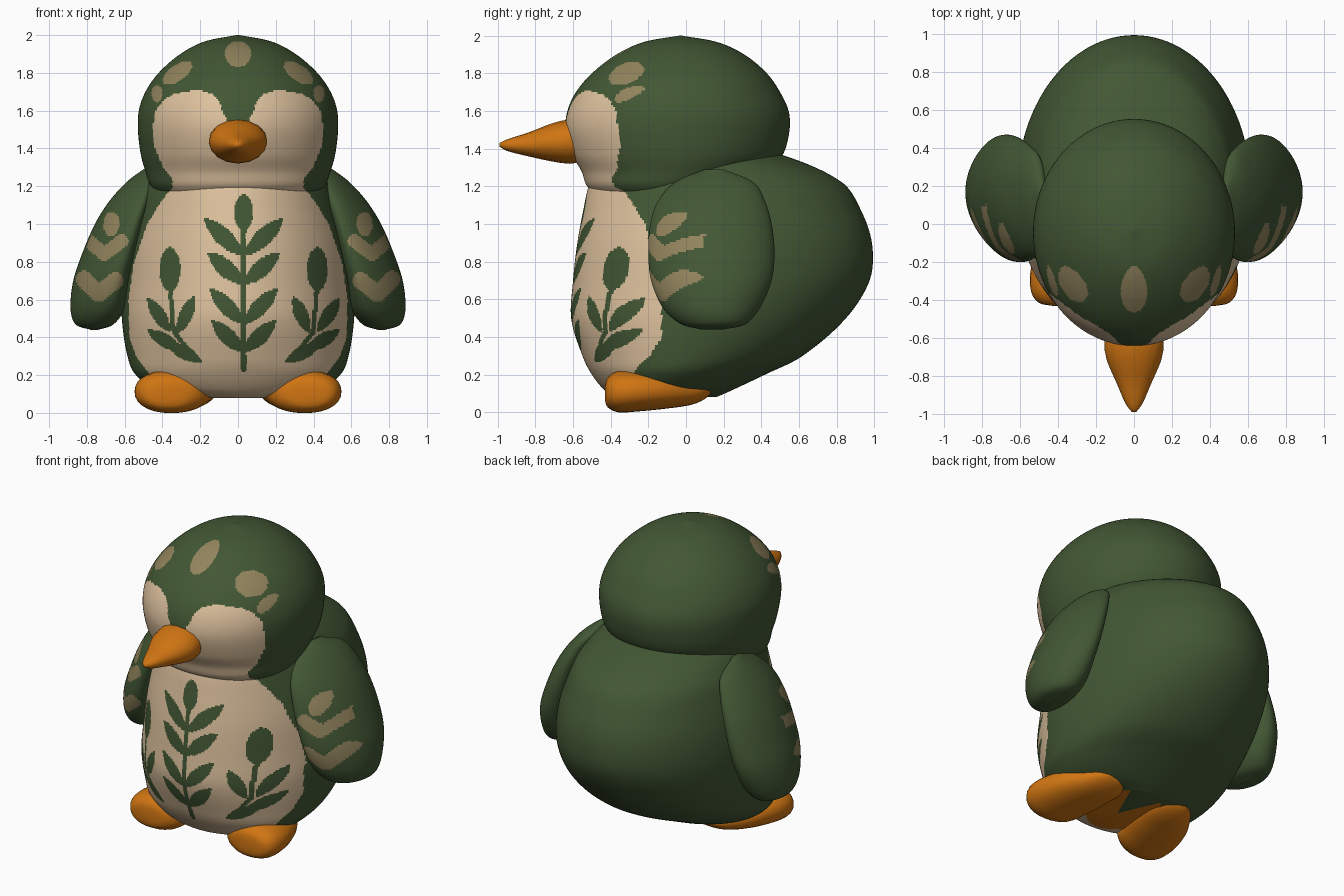
import bpy, bmesh, math
from mathutils import Vector

if "Cube" in bpy.data.objects:
    bpy.data.objects.remove(bpy.data.objects["Cube"])

# ---------- colours ----------
def material(name, r, g, b):
    m = bpy.data.materials.new(name)
    lin = [((c / 255 + 0.055) / 1.055) ** 2.4 for c in (r, g, b)]
    m.diffuse_color = (*lin, 1)
    m.use_nodes = True
    m.node_tree.nodes["Principled BSDF"].inputs["Base Color"].default_value = m.diffuse_color
    return m

MATS = [material("forest green", 66, 87, 52), material("cream", 222, 194, 158),
        material("orange", 208, 117, 18), material("olive tan", 146, 132, 93)]
GREEN, CREAM, ORANGE, OLIVE = range(4)

# ---------- 2D painting helpers ----------
def interp(table, v):
    if v <= table[0][0]:
        return table[0][1]
    for (a, fa), (b, fb) in zip(table, table[1:]):
        if v <= b:
            return fa + (fb - fa) * (v - a) / (b - a)
    return table[-1][1]

def along(p, a, b):
    """Fraction along segment a-b and distance from its line."""
    dx, dz = b[0] - a[0], b[1] - a[1]
    n = math.hypot(dx, dz)
    px, pz = p[0] - a[0], p[1] - a[1]
    return (px * dx + pz * dz) / n / n, abs(px * dz - pz * dx) / n

def in_leaf(p, base, tip, w):
    t, d = along(p, base, tip)
    return 0 < t < 1 and d < w * math.sin(math.pi * t) ** 0.75

def in_stroke(p, pts, r):
    for a, b in zip(pts, pts[1:]):
        t = min(1, max(0, along(p, a, b)[0]))
        if math.hypot(p[0] - a[0] - t * (b[0] - a[0]), p[1] - a[1] - t * (b[1] - a[1])) < r:
            return True
    return False

def in_oval(p, cx, cz, a, b, deg=0):
    c, s = math.cos(math.radians(deg)), math.sin(math.radians(deg))
    x, z = p[0] - cx, p[1] - cz
    return ((x * c + z * s) / a) ** 2 + ((z * c - x * s) / b) ** 2 < 1

# ---------- loft of elliptical rings (t, x_low, x_high, low, high) ----------
def loft(name, rings, segs, res, axis="z", dense=0.0, paint=GREEN, mirror=1, power=1.0, warp=None):
    s = [0.0]
    for p, q in zip(rings, rings[1:]):
        s.append(s[-1] + math.hypot(q[0] - p[0], q[2] - p[2], q[4] - p[4]))
    n = len(rings)

    def slope(i):
        a, b = max(0, i - 1), min(n - 1, i + 1)
        return [(v - u) / (s[b] - s[a]) for u, v in zip(rings[a], rings[b])]

    fine = []
    for i in range(n - 1):
        h, m0, m1 = s[i + 1] - s[i], slope(i), slope(i + 1)
        k = max(2, round(h / res))
        for j in range(k):
            u = j / k
            fine.append([(2*u**3 - 3*u*u + 1) * p + (u**3 - 2*u*u + u) * h * a
                         + (3*u*u - 2*u**3) * q + (u**3 - u*u) * h * b
                         for p, q, a, b in zip(rings[i], rings[i + 1], m0, m1)])
    fine.append(list(rings[-1]))

    bm = bmesh.new()
    rows = []
    for t, x0, x1, lo, hi in fine:
        row = []
        for j in range(segs):
            th = 2 * math.pi * j / segs
            th -= dense * math.sin(th)
            sx, cx = math.sin(th), -math.cos(th)
            sx = math.copysign(abs(sx) ** power, sx)
            cx = math.copysign(abs(cx) ** power, cx)
            x = (x0 + x1) / 2 + (x1 - x0) / 2 * sx
            b = (lo + hi) / 2 + (hi - lo) / 2 * cx
            if warp:
                x = warp(x, b, (lo + hi) / 2)
            row.append(bm.verts.new((x * mirror, b, t) if axis == "z" else (x * mirror, t, b)))
        rows.append(row)
    for r0, r1 in zip(rows, rows[1:]):
        for j in range(segs):
            k = (j + 1) % segs
            bm.faces.new((r0[j], r0[k], r1[k], r1[j]))
    for row in (rows[0], rows[-1]):
        c = bm.verts.new(sum((v.co for v in row), Vector()) / segs)
        for j in range(segs):
            bm.faces.new((row[j], row[(j + 1) % segs], c))
    bmesh.ops.recalc_face_normals(bm, faces=bm.faces)
    for f in bm.faces:
        f.smooth = True
        f.material_index = paint(*f.calc_center_median()) if callable(paint) else paint
    me = bpy.data.meshes.new(name)
    bm.to_mesh(me)
    bm.free()
    for m in MATS:
        me.materials.append(m)
    ob = bpy.data.objects.new(name, me)
    bpy.context.collection.objects.link(ob)
    return ob

def sym(rows):
    return [(t, -w, w, lo, hi) for t, w, lo, hi in rows]

# ---------- painted patterns ----------
EDGE = [(0.08, 0.36), (0.22, 0.48), (0.3, 0.54), (0.4, 0.575), (0.6, 0.58), (0.8, 0.55),
        (1.0, 0.48), (1.1, 0.42), (1.2, 0.345), (1.25, 0.355), (1.3, 0.395), (1.4, 0.44),
        (1.5, 0.455), (1.6, 0.435), (1.66, 0.39), (1.69, 0.34), (1.71, 0.22)]
PEAK = [(1.55, 0.055), (1.6, 0.085), (1.65, 0.1), (1.69, 0.14), (1.71, 0.21)]
LEAVES = [((0, 0.83), (0.21, 1.03), 0.045), ((0, 0.68), (0.19, 0.85), 0.045),
          ((0, 0.47), (0.18, 0.66), 0.042), ((0, 0.32), (0.17, 0.49), 0.042),
          ((0.39, 0.43), (0.51, 0.61), 0.036), ((0.35, 0.42), (0.26, 0.62), 0.036),
          ((0.33, 0.33), (0.51, 0.44), 0.036), ((0.41, 0.37), (0.22, 0.27), 0.036)]

def body_paint(x, y, z):
    if z < 0.12 and -0.3 < y < 0.02:
        return ORANGE
    if y > 0 or abs(x) > interp(EDGE, z):
        return GREEN
    p = (abs(x - 0.03), z)
    if (any(in_leaf(p, *l) for l in LEAVES) or in_oval(p, 0, 1.06, 0.05, 0.095)
            or in_oval(p, 0.39, 0.76, 0.055, 0.115)
            or in_stroke(p, [(0, 0.23), (0, 1.0)], 0.014)
            or in_stroke(p, [(0.39, 0.68), (0.37, 0.43), (0.26, 0.29)], 0.012)):
        return GREEN
    return CREAM

def head_paint(x, y, z):
    if y > 0:
        return GREEN
    p = (abs(x), z)
    if z < 1.71 and p[0] < interp(EDGE, z) and (z < 1.55 or p[0] > interp(PEAK, z)):
        return CREAM
    if (in_oval(p, 0, 1.9, 0.07, 0.068) or in_oval(p, 0.32, 1.8, 0.09, 0.042, -35)
            or in_oval(p, 0.43, 1.69, 0.028, 0.045)):
        return OLIVE
    return GREEN

def wing_paint(x, y, z):
    p = (abs(x), z)
    if y < 0.1 and (in_oval(p, 0.67, 1.0, 0.042, 0.065)
                    or in_stroke(p, [(0.615, 0.91), (0.71, 0.84), (0.79, 0.91)], 0.036)
                    or in_stroke(p, [(0.65, 0.7), (0.74, 0.63), (0.815, 0.71)], 0.044)):
        return OLIVE
    return GREEN

# ---------- body and head ----------
loft("body", sym([(0.08, 0.2, -0.36, 0.16), (0.115, 0.42, -0.43, 0.24), (0.2, 0.54, -0.5, 0.42),
                  (0.3, 0.585, -0.55, 0.62), (0.5, 0.615, -0.61, 0.85), (0.7, 0.615, -0.6, 0.975),
                  (0.88, 0.6, -0.58, 0.99), (1.05, 0.56, -0.55, 0.94), (1.22, 0.5, -0.51, 0.83),
                  (1.37, 0.37, -0.4, 0.5), (1.42, 0.1, -0.1, 0.2)]),
     300, 0.011, dense=0.45, paint=body_paint)
loft("head", sym([(1.12, 0.38, -0.44, 0.2), (1.2, 0.46, -0.525, 0.33), (1.28, 0.49, -0.555, 0.43),
                  (1.37, 0.515, -0.605, 0.515), (1.5, 0.53, -0.64, 0.55), (1.6, 0.525, -0.63, 0.545),
                  (1.7, 0.49, -0.585, 0.5), (1.8, 0.42, -0.5, 0.43), (1.9, 0.305, -0.37, 0.31),
                  (1.965, 0.18, -0.23, 0.17), (2.0, 0.01, -0.04, -0.02)]),
     200, 0.011, dense=0.4, paint=head_paint)

# ---------- beak ----------
loft("beak", sym([(-0.55, 0.13, 1.33, 1.54), (-0.62, 0.155, 1.32, 1.555), (-0.71, 0.145, 1.332, 1.535),
                  (-0.84, 0.09, 1.36, 1.485), (-0.95, 0.042, 1.388, 1.45), (-0.99, 0.01, 1.41, 1.43)]),
     16, 0.04, axis="y", paint=ORANGE)

# ---------- wings and feet, mirrored ----------
WING = [(0.44, 0.74, 0.78, 0.08, 0.2), (0.47, 0.66, 0.86, -0.03, 0.32), (0.55, 0.605, 0.885, -0.12, 0.39),
        (0.7, 0.59, 0.87, -0.185, 0.455), (0.85, 0.56, 0.82, -0.2, 0.47), (1.0, 0.52, 0.755, -0.19, 0.455),
        (1.12, 0.48, 0.68, -0.15, 0.42), (1.22, 0.45, 0.59, -0.06, 0.36), (1.29, 0.46, 0.5, 0.1, 0.2)]
FOOT = [(-0.43, 0.33, 0.43, 0.06, 0.14), (-0.415, 0.24, 0.5, 0.025, 0.185), (-0.36, 0.17, 0.54, 0.0, 0.22),
        (-0.25, 0.14, 0.545, 0.005, 0.225), (-0.1, 0.12, 0.5, 0.02, 0.215), (0.03, 0.12, 0.42, 0.04, 0.185),
        (0.1, 0.15, 0.36, 0.07, 0.16), (0.13, 0.22, 0.3, 0.1, 0.13)]

def hug(x, y, yc):
    """Bend a wing around the body."""
    return x - 0.5 * (y - yc) ** 2 + 0.1 * (y - yc)

for side, label in ((1, "right"), (-1, "left")):
    loft(label + "_wing", WING, 130, 0.012, dense=0.3, paint=wing_paint, mirror=side, warp=hug)
    loft(label + "_foot", FOOT, 28, 0.03, axis="y", paint=ORANGE, mirror=side, power=0.9)
